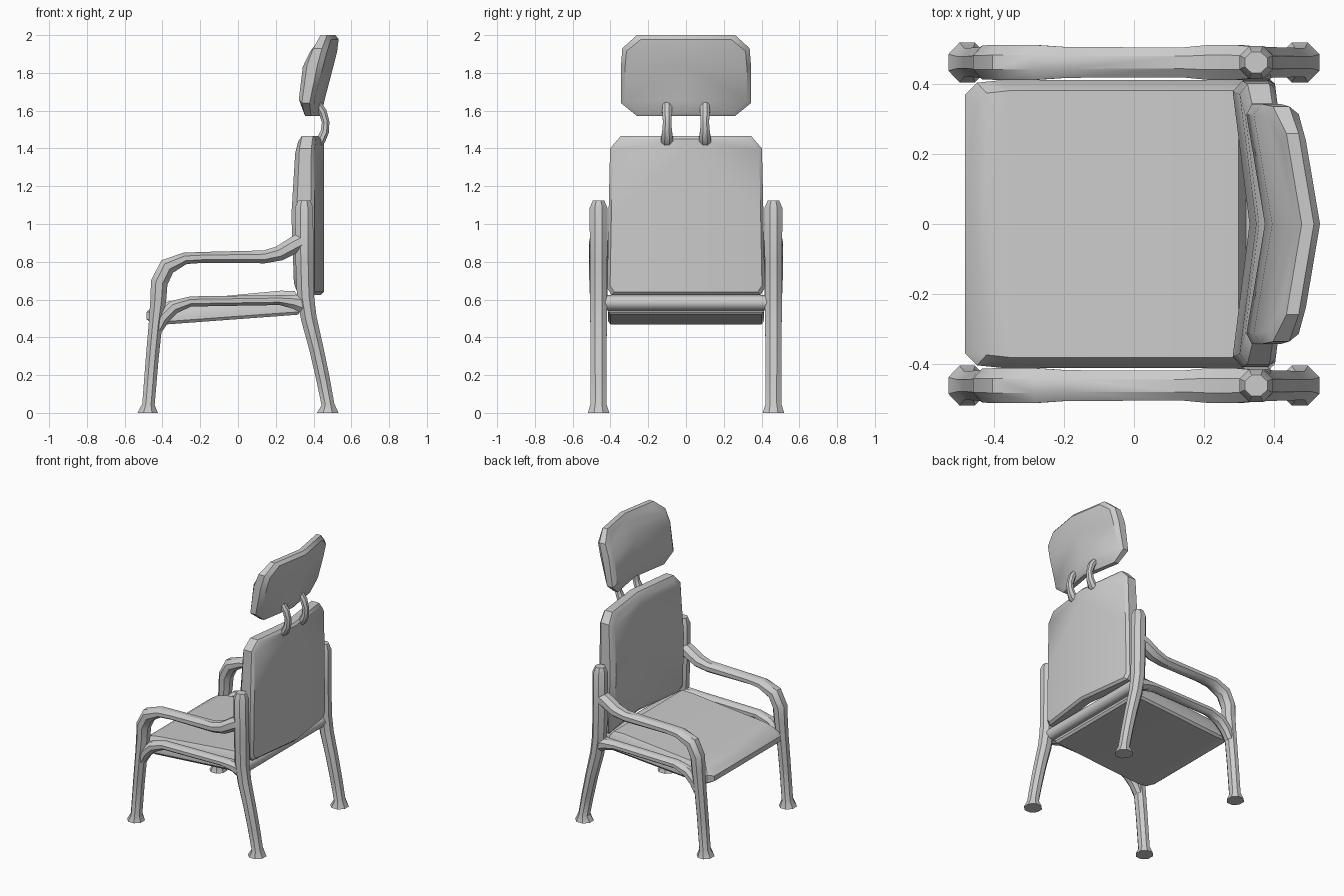
import bpy, bmesh, math
from mathutils import Vector

if "Cube" in bpy.data.objects:
    bpy.data.objects.remove(bpy.data.objects["Cube"])


def finish(name, bm, mirror=True, angle=35):
    bmesh.ops.recalc_face_normals(bm, faces=bm.faces)
    me = bpy.data.meshes.new(name)
    bm.to_mesh(me)
    bm.free()
    ob = bpy.data.objects.new(name, me)
    bpy.context.collection.objects.link(ob)
    bpy.ops.object.select_all(action='DESELECT')
    ob.select_set(True)
    bpy.context.view_layer.objects.active = ob
    bpy.ops.object.shade_smooth_by_angle(angle=math.radians(angle))
    if mirror:
        m = ob.modifiers.new("Mirror", 'MIRROR')
        m.use_axis = (False, True, False)
        m.merge_threshold = 0.0005
    return ob


def tube(name, y, path, flat_start=False):
    """Eight-sided tube in an xz plane; path rows: x, z, in-plane radius, y radius."""
    bm = bmesh.new()
    rings = []
    k = 1 / math.cos(math.pi / 8)
    for i, (x, z, ru, rv) in enumerate(path):
        a, b = path[max(i - 1, 0)], path[min(i + 1, len(path) - 1)]
        t = Vector((b[0] - a[0], b[1] - a[1])).normalized()
        if flat_start and i == 0:
            t = Vector((0, 1))
        ring = []
        for j in range(8):
            ang = (j + 0.5) * math.pi / 4
            u, v = ru * k * math.cos(ang), rv * k * math.sin(ang)
            ring.append(bm.verts.new((x + t.y * u, y + v, z - t.x * u)))
        rings.append(ring)
    for a, b in zip(rings, rings[1:]):
        for j in range(8):
            bm.faces.new((a[j], a[j - 1], b[j - 1], b[j]))
    bm.faces.new(rings[0])
    bm.faces.new(rings[-1])
    return finish(name, bm)


def pad(name, rows, layers, bend, place):
    """Half cushion, mirrored. rows: position, half width, near depth, far depth.
    layers: depth fraction, inset. bend pushes the centre line along the depth."""
    bm = bmesh.new()
    s0, s1 = rows[0][0], rows[-1][0]
    mid, length = (s0 + s1) / 2, abs(s1 - s0)
    wmax = max(r[1] for r in rows)
    grids = []
    for f, d in layers:
        grid = []
        for s, w, near, far in rows:
            s2 = mid + (s - mid) * (1 - 2 * d / length)
            depth = near + f * (far - near)
            w2 = w - d
            grid.append([bm.verts.new(place(s2, yy, depth + bend * (1 - yy / wmax)))
                         for yy in (0, w2)])
        grids.append(grid)
    for g in (grids[0], grids[-1]):
        for a, b in zip(g, g[1:]):
            bm.faces.new((a[0], a[1], b[1], b[0]))
    for ga, gb in zip(grids, grids[1:]):
        la, lb = ([g[0][0]] + [r[1] for r in g] + [g[-1][0]] for g in (ga, gb))
        for i in range(len(la) - 1):
            bm.faces.new((la[i], la[i + 1], lb[i + 1], lb[i]))
    return finish(name, bm)


Y = 0.463

# Front legs with the arm sweeping back to the post
tube("front_leg_and_arm", Y, [
    (-.478, 0, .054, .057), (-.474, .045, .033, .042), (-.455, .28, .034, .042),
    (-.436, .48, .036, .043), (-.422, .60, .042, .045), (-.417, .69, .045, .049),
    (-.375, .775, .045, .050), (-.28, .818, .031, .050), (-.19, .823, .029, .044),
    (.14, .826, .034, .043), (.22, .845, .040, .050), (.30, .89, .045, .050),
    (.35, .915, .045, .045)], True)

# Back legs rising into the back posts
tube("back_leg_and_post", Y, [
    (.475, 0, .057, .057), (.476, .045, .034, .042), (.45, .18, .036, .042),
    (.415, .34, .038, .043), (.375, .50, .042, .044), (.357, .62, .045, .045),
    (.352, .80, .047, .046), (.350, 1.085, .048, .047), (.350, 1.125, .032, .030)], True)

# Side rails under the arms
tube("side_rail", Y, [
    (-.425, .44, .025, .036), (-.395, .505, .035, .038), (-.34, .56, .036, .040),
    (-.25, .59, .027, .038), (.22, .597, .026, .038), (.30, .588, .038, .040),
    (.35, .575, .05, .040)])

# Cross rail between the back legs
bpy.ops.mesh.primitive_cylinder_add(vertices=8, radius=.041, depth=.90,
                                    location=(.35, 0, .583),
                                    rotation=(math.pi / 2, 0, 0))
rail = bpy.context.object
rail.name = "back_cross_rail"
bpy.ops.object.shade_smooth_by_angle(angle=math.radians(50))

# Seat cushion, depth running upward
pad("seat", [
    (-.485, .37, .487, .560), (-.45, .405, .474, .578), (-.38, .412, .469, .592),
    (.25, .412, .514, .647), (.33, .412, .52, .645)],
    [(0, .012), (.12, 0), (.62, 0), (1, .03)], 0, lambda s, y, d: (s, y, d))

# Bent backrest cushion, depth running backward
pad("backrest", [
    (1.466, .345, .305, .402), (1.40, .402, .297, .402), (1.05, .410, .278, .402),
    (.66, .417, .292, .402), (.625, .395, .300, .402)],
    [(0, .03), (.25, 0), (.85, 0), (1, .015)], .053, lambda s, y, d: (d, y, s))

# Tilted and bent headrest
pad("headrest", [
    (2.0, .26, .405, .475), (1.93, .337, .374, .467), (1.84, .344, .338, .447),
    (1.64, .344, .317, .400), (1.572, .26, .325, .388)],
    [(0, .03), (.25, 0), (.75, 0), (1, .022)], .058, lambda s, y, d: (d, y, s))

# Curved brackets holding the headrest
tube("headrest_bracket", .1, [
    (.415, 1.425, .022, .030), (.440, 1.445, .024, .032), (.460, 1.49, .022, .026),
    (.464, 1.54, .020, .022), (.448, 1.595, .022, .026), (.420, 1.635, .020, .025)])
